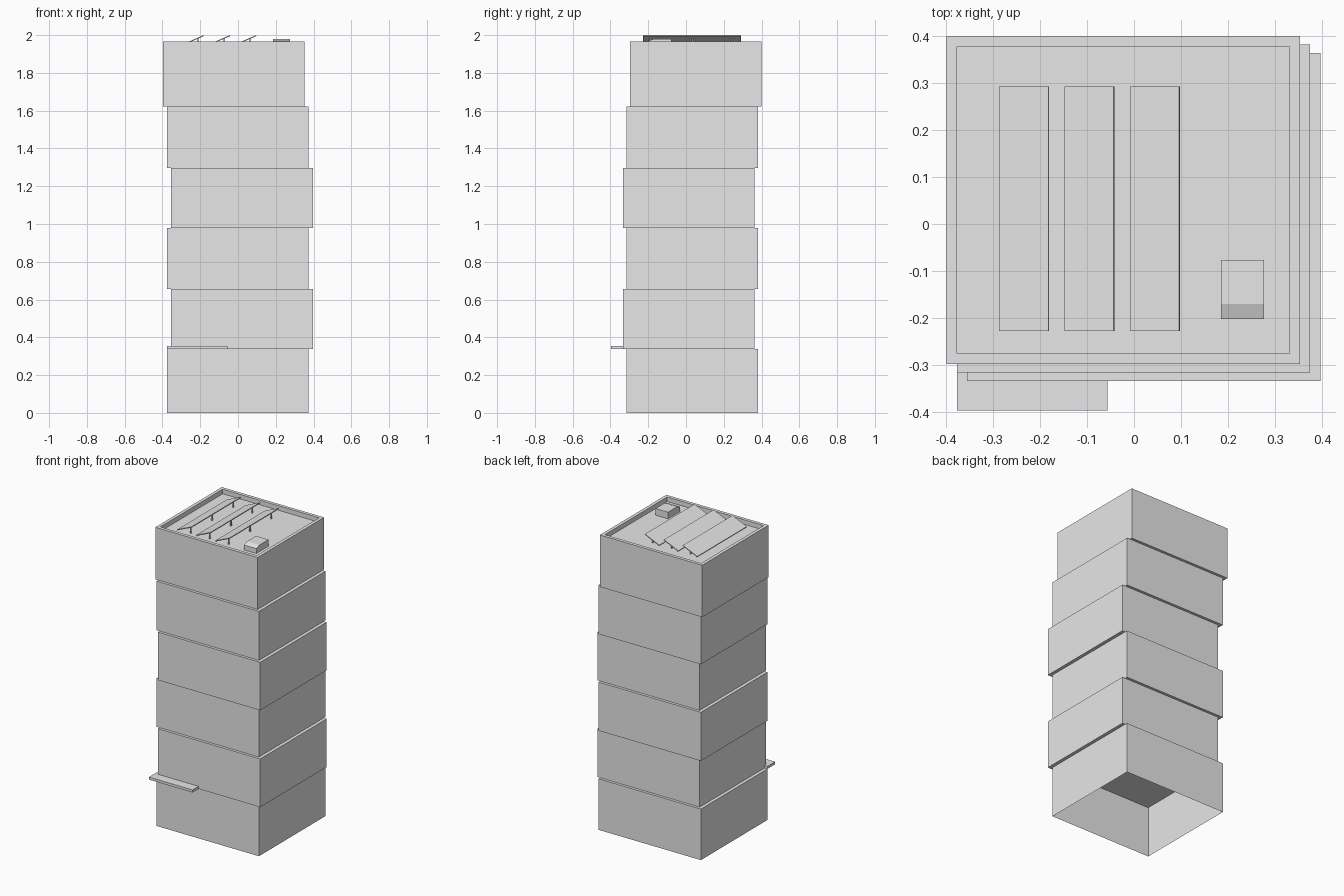
import bpy
import bmesh
from mathutils import Vector

cube = bpy.data.objects.get("Cube")
if cube:
    bpy.data.objects.remove(cube, do_unlink=True)

grey = bpy.data.materials.new("plain_grey")
grey.use_nodes = True
colour = (0.8, 0.8, 0.8, 1)
grey.diffuse_color = colour
grey.node_tree.nodes["Principled BSDF"].inputs["Base Color"].default_value = colour


def finish(name, bm):
    bmesh.ops.recalc_face_normals(bm, faces=bm.faces)
    mesh = bpy.data.meshes.new(name)
    bm.to_mesh(mesh)
    bm.free()
    mesh.materials.append(grey)
    obj = bpy.data.objects.new(name, mesh)
    bpy.context.collection.objects.link(obj)
    return obj


def box_mesh(low, high):
    low, high = Vector(low), Vector(high)
    bm = bmesh.new()
    bmesh.ops.create_cube(bm, size=1)
    bmesh.ops.scale(bm, vec=high - low, verts=bm.verts)
    bmesh.ops.translate(bm, vec=(low + high) / 2, verts=bm.verts)
    return bm


def face_toward(bm, direction):
    bm.normal_update()
    return max(bm.faces, key=lambda f: f.normal.dot(Vector(direction)))


def extrude_profile(name, points, offset):
    """Sweep a flat outline along an offset into a solid."""
    bm = bmesh.new()
    face = bm.faces.new([bm.verts.new(p) for p in points])
    swept = bmesh.ops.extrude_face_region(bm, geom=[face], use_keep_orig=True)
    moved = [v for v in swept["geom"] if isinstance(v, bmesh.types.BMVert)]
    bmesh.ops.translate(bm, vec=offset, verts=moved)
    return finish(name, bm)


# Stacked storeys, each shifted diagonally
levels = [0, 0.338, 0.657, 0.979, 1.297, 1.622, 1.966]
shifts = [0, 1, 0, 1, 0, -1]
roof_z = 1.936
for i, shift in enumerate(shifts):
    x, y = -0.376 + shift * 0.022, -0.315 - shift * 0.018
    bm = box_mesh((x, y, levels[i]), (x + 0.75, y + 0.696, levels[i + 1]))
    if i == 0:
        # Ground storey is open underneath
        bmesh.ops.delete(bm, geom=[face_toward(bm, (0, 0, -1))], context="FACES_ONLY")
    if i == len(shifts) - 1:
        # Sunken roof inside a parapet
        roof = face_toward(bm, (0, 0, 1))
        bmesh.ops.inset_region(bm, faces=[roof], thickness=0.031)
        floor = bmesh.ops.extrude_discrete_faces(bm, faces=[roof])["faces"][0]
        bmesh.ops.translate(bm, vec=(0, 0, roof_z - levels[-1]), verts=floor.verts)
    finish(f"storey_{i + 1}", bm)

# Entrance canopy
finish("entrance_canopy", box_mesh((-0.376, -0.396, 0.338), (-0.056, -0.315, 0.355)))

# Tilted roof panels on thin legs
for i in range(3):
    x = -0.285 + i * 0.139
    outline = [(x, -0.227, 1.949), (x + 0.105, -0.227, 1.995),
               (x + 0.103, -0.227, 2.0), (x - 0.002, -0.227, 1.954)]
    extrude_profile(f"roof_panel_{i + 1}", outline, (0, 0.519, 0))
    for j, y in enumerate((-0.19, 0.033, 0.255)):
        finish(f"panel_{i + 1}_leg_{j + 1}",
               box_mesh((x + 0.068, y - 0.004, roof_z), (x + 0.076, y + 0.004, 1.981)))

# Rooftop vent with a sloped front
vent = [(0.185, -0.202, roof_z), (0.185, -0.202, 1.968), (0.185, -0.17, 1.98),
        (0.185, -0.076, 1.98), (0.185, -0.076, roof_z)]
extrude_profile("roof_vent", vent, (0.091, 0, 0))
